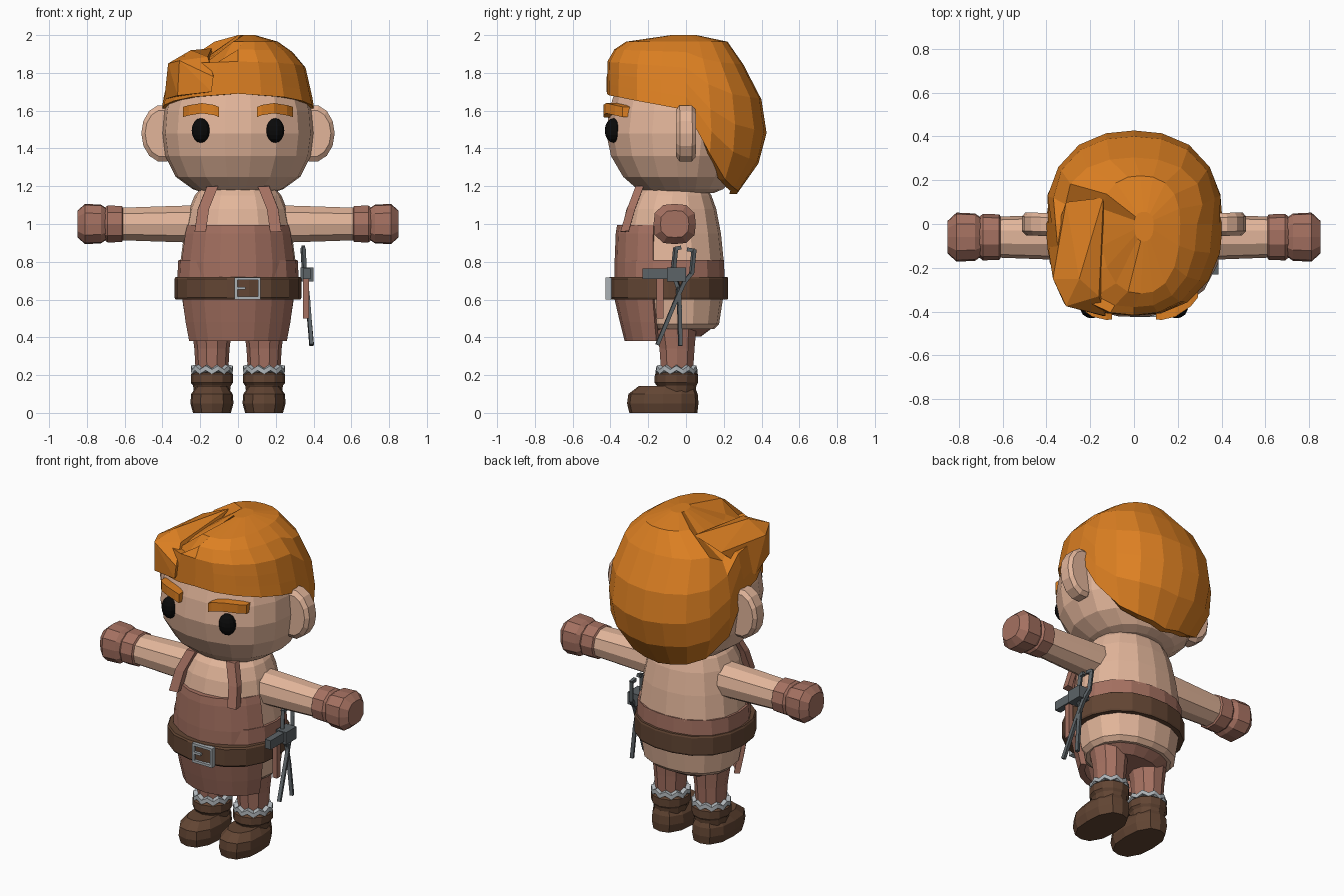
import bpy, bmesh, math
from mathutils import Vector

cube = bpy.data.objects.get("Cube")
if cube:
    bpy.data.objects.remove(cube, do_unlink=True)


def material(name, *rgb):
    # 8-bit display colour to linear
    col = [((c / 255 + 0.055) / 1.055) ** 2.4 for c in rgb] + [1]
    m = bpy.data.materials.new(name)
    m.use_nodes = True
    m.diffuse_color = col
    m.node_tree.nodes["Principled BSDF"].inputs["Base Color"].default_value = col
    return m


SKIN = material("skin", 226, 181, 154)
HAIR = material("ginger", 221, 128, 34)
CLOTH = material("reddish_leather", 165, 113, 97)
LEATHER = material("dark_leather", 98, 69, 51)
IRON = material("iron", 92, 99, 103)
STEEL = material("steel", 172, 178, 182)
BLACK = material("black", 10, 10, 10)


def finish(name, bm, mat):
    bmesh.ops.recalc_face_normals(bm, faces=bm.faces)
    mesh = bpy.data.meshes.new(name)
    bm.to_mesh(mesh)
    bm.free()
    mesh.materials.append(mat)
    obj = bpy.data.objects.new(name, mesh)
    bpy.context.collection.objects.link(obj)
    return obj


def skin(name, rings, mat):
    """Bridge closed rings of points and cap both ends."""
    bm = bmesh.new()
    rows = [[bm.verts.new(p) for p in ring] for ring in rings]
    n = len(rows[0])
    for a, b in zip(rows, rows[1:]):
        for i in range(n):
            j = (i + 1) % n
            bm.faces.new((a[i], a[j], b[j], b[i]))
    bm.faces.new(rows[0])
    bm.faces.new(rows[-1])
    return finish(name, bm, mat)


def oval(a, b, n, p=2.0):
    """Superellipse points."""
    pts = []
    for i in range(n):
        c, s = math.cos(math.tau * i / n), math.sin(math.tau * i / n)
        k = (abs(c) ** p + abs(s) ** p) ** (-1 / p)
        pts.append((a * c * k, b * s * k))
    return pts


def upright(name, rows, mat, n=16, p=2.3, cx=0):
    """Rows are height, half width, front y, back y."""
    skin(name, [[(cx + u, (f + b) / 2 + v, z) for u, v in oval(w, (b - f) / 2, n, p)]
                for z, w, f, b in rows], mat)


def sideways(name, s, rows, mat, n=10, p=2.3):
    """Limb along x; rows are distance and radius."""
    skin(name, [[(s * x, -0.06 + u, 1.0 + v) for u, v in oval(r, r * 0.95, n, p)]
                for x, r in rows], mat)


def ribbon(name, path, hx, hy, hz, mat):
    """Bar along a path with a fixed four-sided section."""
    skin(name, [[(x - hx, y - hy, z - hz), (x + hx, y - hy, z - hz * (hx == 0)),
                 (x + hx, y + hy, z + hz), (x - hx, y + hy, z + hz * (hx == 0))]
                if hx else
                [(x, y - hy, z - hz), (x, y + hy, z - hz), (x, y + hy, z + hz), (x, y - hy, z + hz)]
                for x, y, z in path], mat)


def box(name, lo, hi, mat):
    x, y, z = lo
    X, Y, Z = hi
    skin(name, [[(x, y, h), (X, y, h), (X, Y, h), (x, Y, h)] for h in (z, Z)], mat)


def lerp(table, z):
    """Table sorted by falling height."""
    for (z0, a), (z1, b) in zip(table, table[1:]):
        if z >= z1:
            return a + (b - a) * min(1, max(0, (z0 - z) / (z0 - z1)))
    return table[-1][1]


# Torso and head
upright("torso", [(.445, .25, -.25, .15), (.47, .275, -.28, .175), (.6, .295, -.31, .195),
                  (.8, .305, -.34, .2), (.95, .285, -.345, .185), (1.08, .258, -.315, .16),
                  (1.15, .23, -.28, .135), (1.21, .18, -.22, .1)], SKIN)
upright("trousers_seat", [(.405, .17, -.17, .08), (.45, .235, -.24, .14)], CLOTH)
upright("head", [(1.165, .18, -.2, .15), (1.185, .24, -.26, .2), (1.25, .33, -.335, .25),
                 (1.36, .385, -.4, .3), (1.48, .4, -.425, .33), (1.6, .39, -.41, .33),
                 (1.7, .36, -.38, .3), (1.8, .28, -.28, .24)], SKIN, 18)

# Apron bib and skirt: one thick shell around the front
rows = []
for z, w, f in [(.38, .275, -.325), (.48, .295, -.35), (.6, .312, -.378), (.8, .318, -.378),
                (.95, .297, -.372), (.995, .285, -.365)]:
    arc = [math.radians(200 + 140 * i / 8) for i in range(9)]
    half = [(w * math.cos(a), math.sin(a), z) for a in arc]
    d = -.07 - f
    outer = [(x, -.07 + d * s, h) for x, s, h in half]
    inner = [(x * .88, -.07 + (d - .04) * s, h) for x, s, h in reversed(half)]
    rows.append(outer + inner)
skin("apron", rows, CLOTH)
upright("apron_waistband", [(.7, .322, -.36, .207), (.81, .316, -.355, .203)], CLOTH, 18)
upright("belt", [(.6, .33, -.405, .222), (.61, .336, -.412, .226), (.71, .336, -.412, .226),
                 (.72, .33, -.405, .222)], LEATHER, 18)

# Belt buckle
for name, x0, x1, z0, z1 in [("left", .105, .12, .6, .718), ("right", -.018, -.003, .6, .718),
                             ("top", -.018, .12, .703, .718), ("bottom", -.018, .12, .6, .615),
                             ("prong", -.01, .04, .653, .667)]:
    box("buckle_" + name, (x0, -.425, z0), (x1, -.395, z1), STEEL)

for s, side in ((1, "left"), (-1, "right")):
    # Apron strap
    ribbon(side + "_strap", [(s * .2, -.325, .96), (s * .183, -.29, 1.08), (s * .135, -.245, 1.2)],
           .03, .022, .003, CLOTH)
    # Arm and glove
    sideways(side + "_arm", s, [(.2, .108), (.36, .103), (.63, .093)], SKIN)
    sideways(side + "_glove_cuff", s, [(.605, .088), (.615, .104), (.69, .106), (.71, .09)], CLOTH)
    sideways(side + "_hand", s, [(.7, .09), (.725, .108), (.81, .112), (.85, .075)], CLOTH, 12, 3)
    # Leg and boot
    cx = s * .138
    upright(side + "_leg", [(.2, .085, -.135, .04), (.34, .093, -.145, .05), (.45, .108, -.165, .06)],
            CLOTH, 10, 2, cx)
    upright(side + "_boot_foot", [(0, .1, -.3, .06), (.05, .114, -.312, .066), (.1, .11, -.305, .062),
                                  (.142, .08, -.25, .045)], LEATHER, 12, 2.6, cx)
    upright(side + "_boot_cuff", [(.11, .095, -.15, .05), (.145, .1, -.155, .055),
                                  (.16, .112, -.167, .064), (.205, .112, -.165, .064),
                                  (.215, .1, -.15, .052)], LEATHER, 12, 2, cx)
    # Ragged trim with a zigzag edge
    trim = oval(1, 1, 20)
    skin(side + "_boot_trim",
         [[(cx + r * u, -.05 + r * v, z + .01 * (-1) ** i) for i, (u, v) in enumerate(trim)]
          for r, z in ((.09, .212), (.112, .215), (.11, .24), (.085, .246))], STEEL)
    # Ear
    skin(side + "_ear", [[(s * (.4 + k * u), y + .03 * abs(u), 1.48 + k * v)
                          for u, v in oval(.112, .152, 14)]
                         for y, k in ((-.055, .82), (-.035, 1), (.03, 1), (.05, .85))], SKIN)
    # Eye
    bm = bmesh.new()
    bmesh.ops.create_uvsphere(bm, u_segments=12, v_segments=8, radius=1)
    eye = finish(side + "_eye", bm, BLACK)
    eye.scale = (.05, .045, .065)
    eye.rotation_euler.z = s * .35
    eye.location = (s * .197, -.385, 1.495)
    # Eyebrow
    ribbon(side + "_eyebrow", [(s * .1, -.405, 1.592), (s * .125, -.408, 1.603), (s * .19, -.393, 1.613),
                               (s * .26, -.345, 1.602), (s * .292, -.305, 1.593)], 0, .03, .027, HAIR)

# Hair cap: follows a hairline that dips low at the back
BACK = [(2, 0), (1.965, .22), (1.72, .39), (1.46, .43), (1.28, .37), (1.16, .27)]
FRONT = [(2, 0), (1.97, -.31), (1.9, -.415), (1.62, -.42)]
WIDTH = [(2, .05), (1.96, .2), (1.93, .27), (1.84, .355), (1.62, .405), (1.4, .405), (1.28, .365), (1.16, .27)]
LINE = [(180, 1.69), (140, 1.67), (105, 1.625), (88, 1.6), (78, 1.45), (65, 1.28), (45, 1.2), (0, 1.16)]
rings = []
for t in (0, .15, .38, .6, .8, 1, 1.01):
    ring = []
    for i in range(20):
        deg = 18 * i
        away = min(deg, 360 - deg)
        z = 1.965 + (lerp(LINE, away) - 1.965) * min(t, 1)
        c, q = math.cos(math.radians(deg)), math.sin(math.radians(deg))
        k = (abs(c) ** 2.4 + abs(q) ** 2.4) ** (-1 / 2.4)
        if t > 1:
            k *= .85
        x = lerp(WIDTH, z) * q * k
        y = abs(lerp(BACK if c > 0 else FRONT, z)) * c * k
        if x < -.06 and y < .1 and t < .3:
            z -= .07
        ring.append((x + .03 * (t == 0), y, z))
    rings.append(ring)
crown = [(.05 + .25 * (x - .05), .25 * y, 2.0) for x, y, z in rings[0]]
skin("hair", [crown] + rings, HAIR)

# Side-swept lock beyond the parting
bm = bmesh.new()
for p in [(-.31, -.375, 1.865), (-.37, -.25, 1.85), (-.25, -.25, 1.92), (-.16, -.33, 1.885),
          (-.13, -.42, 1.78), (-.14, -.42, 1.7), (-.32, -.36, 1.68), (-.39, -.12, 1.66),
          (-.14, .12, 1.93), (-.31, .1, 1.86)]:
    bm.verts.new(p)
hull = bmesh.ops.convex_hull(bm, input=bm.verts)
bmesh.ops.delete(bm, geom=[v for v in set(hull["geom_interior"]) if isinstance(v, bmesh.types.BMVert)],
                 context='VERTS')
finish("hair_lock", bm, HAIR)

# Hammer hung on the belt
box("hammer_head", (.33, -.1, .695), (.4, 0, .77), IRON)
box("hammer_peen", (.345, -.23, .71), (.385, -.1, .765), IRON)
box("hammer_handle", (.345, -.155, .5), (.375, -.12, .71), CLOTH)


def rod(name, points, r, mat):
    """Square bars joined end to end."""
    bm = bmesh.new()
    for a, b in zip(points, points[1:]):
        a, b = Vector(a), Vector(b)
        new = bmesh.ops.create_cube(bm, size=1)["verts"]
        bmesh.ops.scale(bm, verts=new, vec=(r, r, (b - a).length + r * .5))
        turn = (b - a).to_track_quat('Z', 'Y').to_matrix()
        bmesh.ops.rotate(bm, verts=new, matrix=turn, cent=(0, 0, 0))
        bmesh.ops.translate(bm, verts=new, vec=(a + b) / 2)
    finish(name, bm, mat)


# Tongs: two crossing arms with hooked jaws
rod("tongs_front_arm", [(.345, -.03, .875), (.345, -.055, .87), (.352, -.068, .74), (.36, -.04, .66),
                        (.372, -.035, .56), (.39, -.03, .36)], .02, IRON)
rod("tongs_back_arm", [(.345, .01, .865), (.345, .042, .86), (.352, .03, .74), (.36, -.01, .69),
                       (.372, -.06, .58), (.388, -.15, .365)], .02, IRON)
